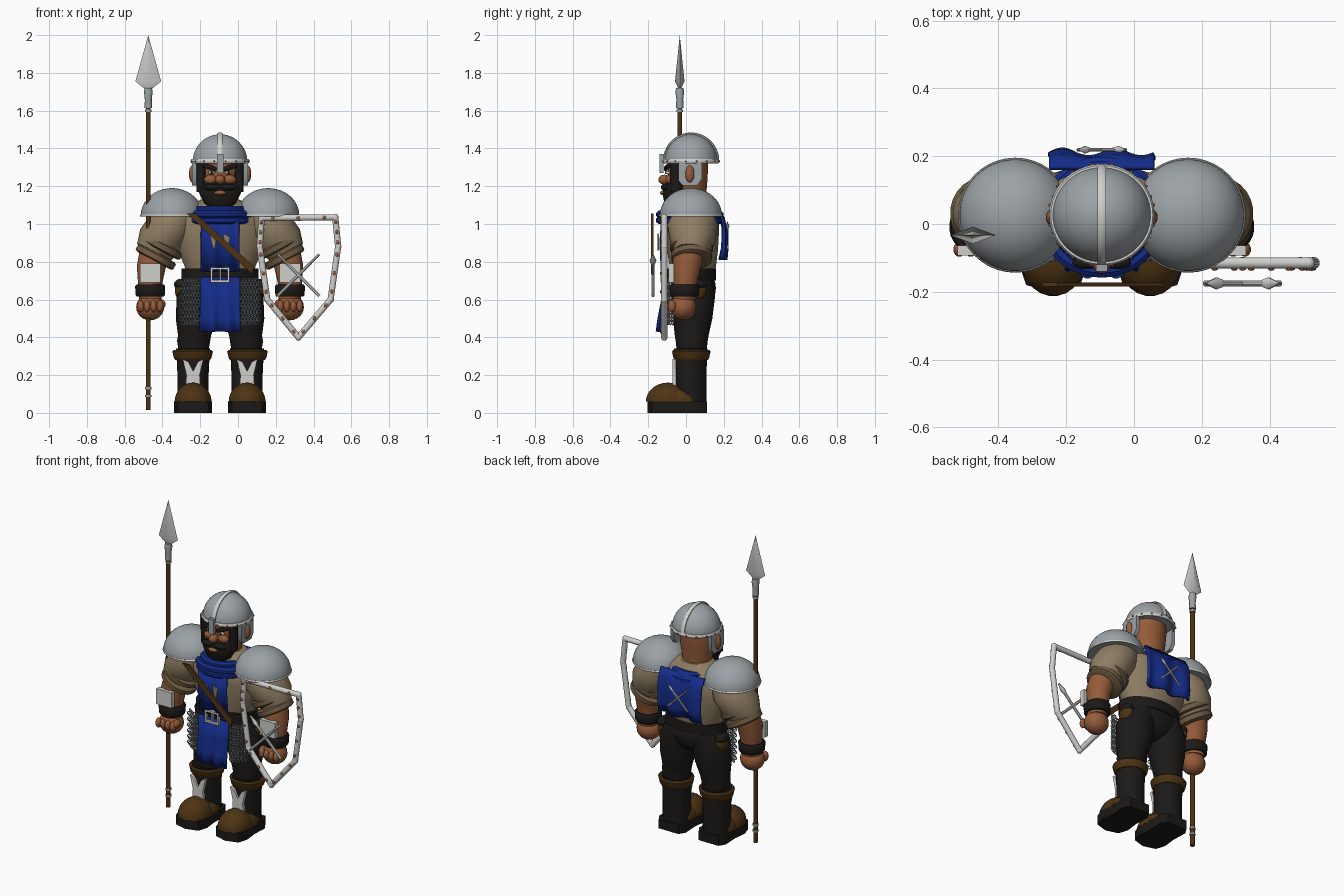
import bpy, bmesh, math
from mathutils import Vector

if "Cube" in bpy.data.objects:
    bpy.data.objects.remove(bpy.data.objects["Cube"])

CX = -0.095  # body centre line


def mat(name, r, g, b):
    m = bpy.data.materials.new(name)
    m.diffuse_color = (r, g, b, 1)
    m.use_nodes = True
    m.node_tree.nodes["Principled BSDF"].inputs["Base Color"].default_value = m.diffuse_color
    return m


STEEL = mat("steel", .33, .36, .38)
LIGHT = mat("pale_metal", .62, .62, .60)
SKIN = mat("skin", .30, .105, .042)
TAN = mat("tan_cloth", .27, .205, .125)
CUFF = mat("dark_tan", .16, .105, .055)
BLUE = mat("blue_cloth", .007, .025, .25)
BLACK = mat("black", .011, .010, .009)
BROWN = mat("brown_leather", .075, .034, .007)
COPPER = mat("copper", .30, .11, .05)


def build(name, verts, faces, m):
    me = bpy.data.meshes.new(name)
    me.from_pydata([tuple(v) for v in verts], [], faces)
    bm = bmesh.new()
    bm.from_mesh(me)
    bmesh.ops.recalc_face_normals(bm, faces=bm.faces)
    bm.to_mesh(me)
    bm.free()
    me.polygons.foreach_set("use_smooth", [True] * len(me.polygons))
    me.set_sharp_from_angle(angle=math.radians(40))
    me.materials.append(m)
    ob = bpy.data.objects.new(name, me)
    bpy.context.collection.objects.link(ob)
    return ob


def tube(name, secs, m, n=24, closed=False, upright=False):
    """Sweep ellipses (x, y, z, rx, ry) along their centres."""
    P = [Vector(s[:3]) for s in secs]
    k, V, F = len(P), [], []
    for i, s in enumerate(secs):
        a, b = (P[i - 1], P[(i + 1) % k]) if closed else (P[max(i - 1, 0)], P[min(i + 1, k - 1)])
        t = Vector((0, 0, 1)) if upright else b - a
        q = t.to_track_quat('Z', 'Y')
        for j in range(n):
            w = math.tau * (j + .5) / n
            V.append(P[i] + q @ Vector((s[3] * math.cos(w), s[4] * math.sin(w), 0)))
    for i in range(k if closed else k - 1):
        a, b = i * n, (i + 1) % k * n
        F += [(a + j, a + (j + 1) % n, b + (j + 1) % n, b + j) for j in range(n)]
    if not closed:
        F += [tuple(range(n)), tuple(range((k - 1) * n, k * n))]
    return build(name, V, F, m)


def loft(name, secs, m, n=28):
    return tube(name, secs, m, n, upright=True)


def ball(name, c, r, m, n=20, lo=-90):
    """Ellipsoid, cut flat below latitude lo."""
    S = []
    for i in range(13):
        a = math.radians(lo + (89.5 - lo) * i / 12) if lo > -90 else math.radians(-89.5 + 179 * i / 12)
        S.append((c[0], c[1], c[2] + r[2] * math.sin(a), r[0] * math.cos(a), r[1] * math.cos(a)))
    return loft(name, S, m, n)


def ring(name, c, rx, ry, t, th, m, n=40):
    return tube(name, [(c[0] + rx * math.cos(math.tau * i / n), c[1] + ry * math.sin(math.tau * i / n), c[2], t, th)
                       for i in range(n)], m, 8, True)


def plate(name, pts, axis, off, th, m):
    """Extruded polygon; pts lie in the plane across the axis."""
    V = []
    for d in (off - th / 2, off + th / 2):
        for p, q in pts:
            V.append({'x': (d, p, q), 'y': (p, d, q), 'z': (p, q, d)}[axis])
    n = len(pts)
    F = [tuple(range(n)), tuple(range(n, 2 * n))]
    F += [(i, (i + 1) % n, n + (i + 1) % n, n + i) for i in range(n)]
    return build(name, V, F, m)


def rect(a, b, c, d):
    return [(a, c), (b, c), (b, d), (a, d)]


def cloth(name, x0, x1, prof, amp, waves, m, nx=28):
    """Hanging rippled sheet; prof is a list of (y, z) from top to bottom."""
    V, F, k = [], [], len(prof)
    for i, (y, z) in enumerate(prof):
        for j in range(nx + 1):
            u = j / nx
            V.append((x0 + (x1 - x0) * u, y + amp * i / (k - 1) * math.sin(u * waves * math.tau), z))
    for i in range(k - 1):
        a = i * (nx + 1)
        F += [(a + j, a + j + 1, a + nx + 2 + j, a + nx + 1 + j) for j in range(nx)]
    ob = build(name, V, F, m)
    mod = ob.modifiers.new("thickness", 'SOLIDIFY')
    mod.thickness, mod.offset = .014, 0
    return ob


# Torso, hips, belt
loft("torso", [(CX, .035, z, a, b) for z, a, b in ((.70, .17, .11), (.78, .19, .125), (.86, .225, .135),
     (.95, .25, .14), (1.03, .24, .14), (1.09, .18, .115), (1.13, .10, .085))], TAN)
ball("hips", (CX, .04, .66), (.19, .12, .12), BLACK)
loft("belt", [(CX, .025, z, .205, .135) for z in (.70, .765)], BLACK)
for i, (x, z, w, h) in enumerate(((0, .765, .05, .012), (0, .697, .05, .012), (-.045, .73, .012, .075), (.045, .73, .012, .075), (0, .73, .008, .07))):
    plate(f"buckle_bar_{i}", rect(CX + x - w, CX + x + w, z - h / 2, z + h / 2) if w > .02 else
          rect(CX + x - w / 2, CX + x + w / 2, z - h / 2, z + h / 2), 'y', -.125, .02, LIGHT)

# Tabard, collar, cape
cloth("tabard_upper", CX - .10, CX + .10, [(-.125, 1.03), (-.128, .9), (-.115, .75)], .012, 2.5, BLUE)
cloth("tabard_lower", CX - .105, CX + .105, [(-.112, .72), (-.12, .6), (-.135, .5), (-.14, .43)], .014, 2.5, BLUE)
for s in (-1, 1):
    plate("tabard_mark", [(CX + s * .035 - .02, .95), (CX + s * .035 + .018, .93), (CX + s * .035 + .005, .86),
                          (CX + s * .035 - .008, .89)], 'y', -.146, .008, TAN)
for i, (r, q, z) in enumerate(((.165, .155, 1.05), (.155, .155, 1.02), (.13, .13, 1.075))):
    ring("collar_fold", (CX, .02, z), r, q, .025, .022, BLUE)
cloth("cape", CX - .155, CX + .155, [(.165, 1.085), (.195, 1.03), (.205, .95), (.205, .87), (.195, .81)], .018, 2, BLUE)
plate("baldric", [(-.27, 1.055), (-.225, 1.055), (.085, .775), (.075, .735)], 'y', -.178, .012, BROWN)


def crossed_spears(name, x, y, z, h, w):
    for s in (-1, 1):
        tube(name + "_shaft", [(x - s * h, y, z - h, w, w), (x + s * h * .6, y, z + h * .6, w, w)], LIGHT, 8)
        tube(name + "_point", [(x + s * h * f, y, z + h * f, w * g, w * .8) for f, g in
                               ((.5, 1), (.7, 2), (1, .1))], LIGHT, 8)


crossed_spears("cape_emblem", CX, .219, .94, .07, .006)
crossed_spears("shield_emblem", .32, -.175, .73, .11, .0095)

# Head
loft("head", [(CX, y, z, a, b) for y, z, a, b in ((.03, 1.07, .085, .08), (.02, 1.14, .09, .085), (.01, 1.20, .105, .102),
     (.01, 1.30, .115, .108), (.015, 1.38, .1, .1))], SKIN)
loft("beard", [(CX, y, z, a, b) for y, z, a, b in ((-.07, 1.085, .05, .03), (-.065, 1.11, .085, .05),
     (-.055, 1.16, .11, .07), (-.05, 1.2, .118, .066), (-.045, 1.225, .116, .05))], BLACK)
ball("lower_lip", (CX, -.12, 1.165), (.032, .018, .012), SKIN)
ball("nose", (CX, -.115, 1.235), (.027, .032, .026), SKIN)
plate("nose_guard", rect(CX - .017, CX + .017, 1.27, 1.37), 'y', -.13, .02, STEEL)
for s in (-1, 1):
    x = CX + s * .045
    ball("cheek", (CX + s * .05, -.085, 1.235), (.035, .025, .025), SKIN)
    ball("moustache", (x, -.113, 1.195), (.042, .02, .018), BLACK)
    ball("eye", (x, -.096, 1.272), (.018, .012, .009), LIGHT)
    ball("pupil", (x, -.105, 1.272), (.007, .006, .008), BLACK)
    tube("eyebrow", [(CX + s * .018, -.106, 1.287, .01, .012), (x, -.106, 1.298, .01, .014),
                     (CX + s * .085, -.09, 1.31, .01, .012)], BLACK, 8)
    tube("sideburn", [(CX + s * .1, -.055, z, .025, .03) for z in (1.17, 1.32)], BLACK, 12)
    plate("cheek_guard", [(-.04, 1.33), (.085, 1.33), (.085, 1.24), (.06, 1.205), (-.02, 1.205), (-.04, 1.23)],
          'x', CX + s * .135, .025, STEEL)
    ball("ear", (CX + s * .147, .02, 1.265), (.018, .024, .045), SKIN)

# Helmet
ball("helmet", (CX, .027, 1.33), (.145, .14, .145), STEEL, 40, 0)
ring("helmet_rim", (CX, .027, 1.332), .147, .142, .009, .012, LIGHT)
tube("helmet_crest", [(CX, .027 + .143 * math.cos(a), 1.332 + .146 * math.sin(a), .014, .007)
     for a in [math.radians(4 + 172 * i / 20) for i in range(21)]], LIGHT, 8)
for i in range(16):
    a = math.tau * (i + .5) / 16
    ball("helmet_rivet", (CX + .156 * math.cos(a), .027 + .151 * math.sin(a), 1.332), (.005, .005, .005), COPPER, 8)

# Arms, legs and everything mirrored about the body centre
for s in (-1, 1):
    X = lambda d: CX + s * d
    ball("shoulder_guard", (X(.255), .026, 1.045), (.165, .165, .145), STEEL, 44, 0)
    ring("shoulder_rim", (X(.255), .026, 1.045), .165, .165, .005, .006, LIGHT)
    tube("sleeve", [(X(.20), .035, 1.08, .09, .10), (X(.265), .035, .99, .135, .12), (X(.32), .035, .91, .12, .12),
                    (X(.35), .03, .85, .09, .1)], TAN, 24)
    for t in (0, 1):
        tube("sleeve_cuff", [(X(.30 + t * .03 + d * .47), .03, .90 - t * .055 - d * .88, .115 - .006 * t + g, .12 - .006 * t + g)
             for d, g in ((0, -.012), (.008, 0), (.036, 0), (.044, -.012))], CUFF, 24)
    tube("forearm", [(X(.345), .02, .86, .08, .08), (X(.365), .0, .77, .078, .075), (X(.37), -.005, .69, .065, .065),
                     (X(.37), -.008, .60, .06, .06)], SKIN)
    plate("bracer_plate", rect(X(.37) - .055, X(.37) + .055, .69, .79), 'y', -.078, .03, LIGHT)
    loft("wrist_strap", [(X(.37), -.008, z, r, r) for z, r in ((.615, .072), (.625, .078), (.67, .08), (.68, .073))], BLACK)
    ball("hand", (X(.37), -.015, .56), (.075, .07, .07), SKIN)
    for i in range(4):
        ball("finger", (X(.37) - .05 + i * .034, -.075, .565), (.018, .022, .032), SKIN, 12)
    ball("thumb", (X(.31), -.05, .575), (.022, .035, .025), SKIN, 12)

    loft("thigh", [(X(d), y, z, a, b) for d, y, z, a, b in ((.14, .03, .33, .08, .08), (.14, .03, .38, .088, .085),
         (.135, .03, .41, .088, .09), (.125, .035, .5, .11, .105), (.115, .04, .62, .115, .115), (.1, .04, .70, .09, .1))], BLACK)
    loft("shin", [(X(.143), .025, z, r, r) for z, r in ((.05, .083), (.2, .083), (.34, .09))], BLACK)
    loft("boot_cuff", [(X(.145), .028, z, r, r * .95) for z, r in ((.28, .092), (.29, .1), (.325, .108), (.333, .1))], BROWN)
    x = X(.143)
    plate("greave", [(x - .04, .13), (x + .04, .13), (x + .035, .2), (x + .055, .285), (x + .025, .27), (x, .22),
                     (x - .025, .27), (x - .055, .285), (x - .035, .2)], 'y', -.062, .02, LIGHT)
    ball("boot_toe", (x, -.095, .06), (.098, .118, .1), BROWN, 24, 0)
    ball("boot_instep", (x, -.02, .06), (.094, .115, .085), BROWN, 24, 0)
    plate("sole", [(x - .07, .11), (x + .07, .11), (x + .095, .07), (x + .09, -.03), (x + .1, -.12), (x + .08, -.18),
                   (x, -.203), (x - .08, -.18), (x - .1, -.12), (x - .09, -.03), (x - .095, .07)], 'z', .03, .06, BLACK)
    ball("pouch", (X(.205), .06, .65), (.035, .05, .055), BROWN)
    ball("pouch_flap", (X(.207), .06, .68), (.037, .053, .03), BLACK)

    # Chainmail skirt made of interlocking links
    V, F = [], []
    for r in range(13):
        for c in range(6):
            px, pz = X(.115 + .016 * c + .008 * (r % 2)), .70 - r * .0185
            py, b = -.105 + .05 * (c / 6) ** 2, len(V)
            tilt = .5 if r % 2 else -.5
            for i in range(8):
                a = math.tau * i / 8
                for j in range(4):
                    q = math.tau * j / 4
                    rr = .0115 + .0034 * math.cos(q)
                    V.append((px + rr * math.cos(a), py + .0034 * math.sin(q) + tilt * .012 * math.cos(a), pz + rr * math.sin(a)))
                    F.append((b + i * 4 + j, b + i * 4 + (j + 1) % 4, b + (i + 1) % 8 * 4 + (j + 1) % 4, b + (i + 1) % 8 * 4 + j))
    build("chainmail", V, F, STEEL)

# Open shield frame with rivets
corners = [(.125, 1.032), (.515, 1.035), (.53, .88), (.49, .60), (.32, .40), (.155, .60), (.115, .88)]
for i, (a, b) in enumerate(zip(corners, corners[1:] + corners[:1])):
    tube("shield_bar", [(a[0], -.115, a[1], .017, .017), (b[0], -.115, b[1], .017, .017)], LIGHT, 12)
    ball("shield_joint", (a[0], -.115, a[1]), (.018, .018, .018), LIGHT, 12)
    for f in (.15, .5, .85):
        ball("shield_rivet", (a[0] + (b[0] - a[0]) * f, -.132, a[1] + (b[1] - a[1]) * f), (.01, .006, .01), COPPER, 10)

# Spear
SX, SY = -.475, -.033
loft("spear_shaft", [(SX, SY, z, .0135, .0135) for z in (.015, 1.62)], BROWN, 12)
for z in (.09, .13, 1.6):
    loft("spear_ring", [(SX, SY, z - .006, .018, .018), (SX, SY, z + .006, .018, .018)], STEEL, 12)
loft("spear_socket", [(SX, SY, z, r, r) for z, r in ((1.615, .02), (1.66, .019), (1.70, .024), (1.72, .02))], STEEL, 12)
V = [(SX, SY, 1.70), (SX, SY, 2.0)]
for dx, dy in ((.068, 0), (0, .025), (-.068, 0), (0, -.025)):
    V.append((SX + dx, SY + dy, 1.755))
blade = build("spear_blade", V, [(t, 2 + i, 2 + (i + 1) % 4) for i in range(4) for t in (0, 1)], LIGHT)
